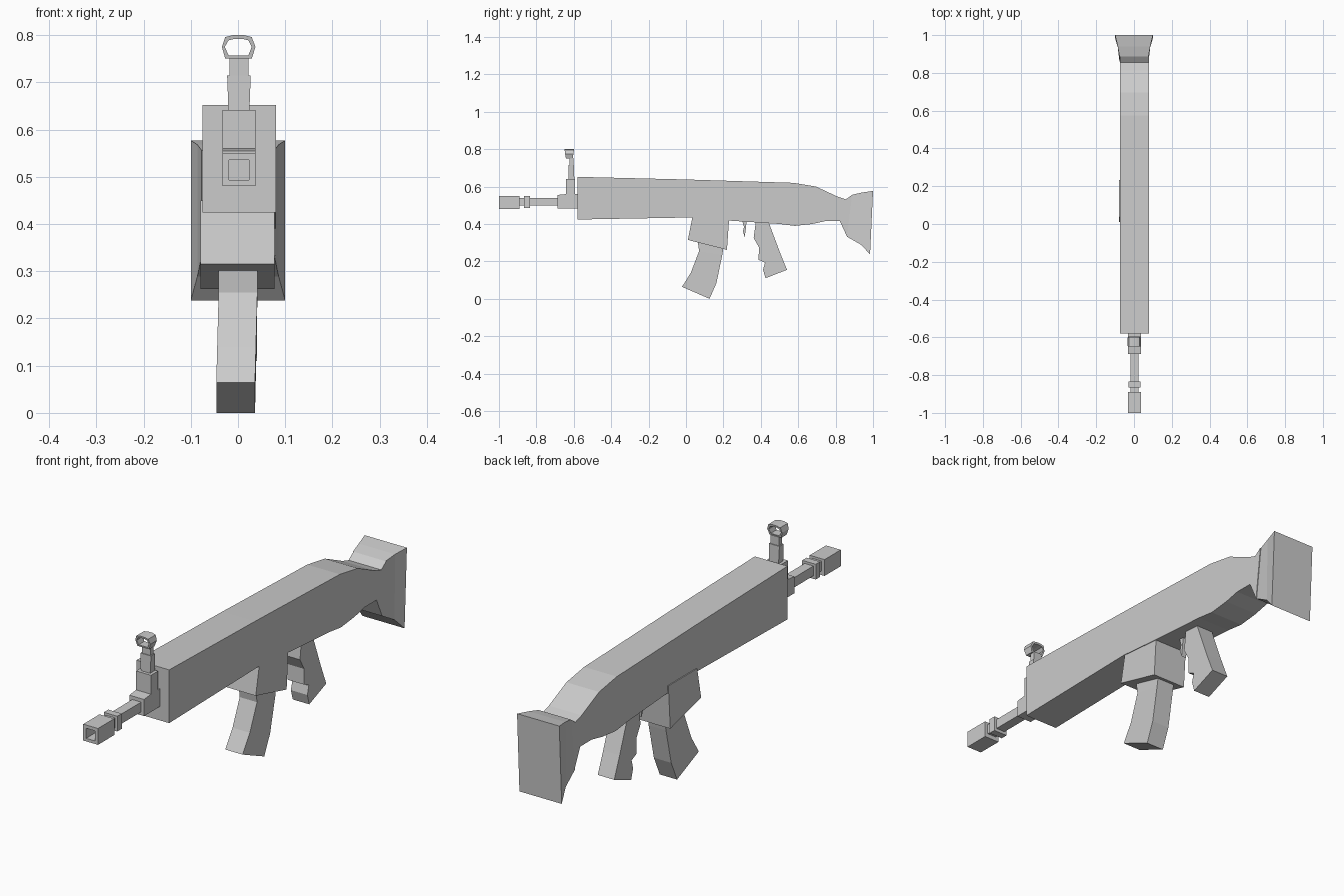
import bpy, bmesh


def finish(bm, name):
    bmesh.ops.recalc_face_normals(bm, faces=bm.faces)
    me = bpy.data.meshes.new(name)
    bm.to_mesh(me)
    bm.free()
    ob = bpy.data.objects.new(name, me)
    bpy.context.collection.objects.link(ob)
    return ob


def loft(name, sections, caps=True, closed=False):
    """Skin matching loops of 3D points."""
    bm = bmesh.new()
    loops = [[bm.verts.new(p) for p in s] for s in sections]
    pairs = list(zip(loops, loops[1:]))
    if closed:
        pairs.append((loops[-1], loops[0]))
    for a, b in pairs:
        for i in range(len(a)):
            j = (i + 1) % len(a)
            bm.faces.new((a[i], a[j], b[j], b[i]))
    if caps:
        bm.faces.new(loops[0])
        bm.faces.new(loops[-1])
    return finish(bm, name)


def prism(name, profile, x0, x1):
    """Side profile (y, z) extruded across x."""
    return loft(name, [[(x, y, z) for y, z in profile] for x in (x0, x1)])


def rect_y(y, hx, z0, z1, cx=0.002):
    return [(cx - hx, y, z0), (cx + hx, y, z0), (cx + hx, y, z1), (cx - hx, y, z1)]


def box(name, hx, y0, y1, z0, z1):
    return loft(name, [rect_y(y0, hx, z0, z1), rect_y(y1, hx, z0, z1)])


# receiver and stock neck
prism("body", [(-0.58, 0.652), (0.0, 0.638), (0.575, 0.62), (0.695, 0.60), (0.813, 0.545),
               (0.855, 0.532), (0.888, 0.556), (0.861, 0.332), (0.823, 0.415),
               (0.743, 0.415), (0.674, 0.40), (0.583, 0.39), (0.503, 0.40),
               (0.235, 0.418), (0.03, 0.435), (-0.58, 0.424)], -0.075, 0.08)

# flared butt: (top y, top z, bottom y, bottom z, half width)
butt = [(0.888, 0.556, 0.861, 0.332, 0.077), (0.94, 0.568, 0.936, 0.289, 0.086),
        (1.0, 0.577, 0.984, 0.238, 0.1)]
loft("butt", [[(-w, yt, zt), (w, yt, zt), (w, yb, zb), (-w, yb, zb)]
              for yt, zt, yb, zb, w in butt])

# magazine well
prism("magazine_well", [(0.037, 0.45), (0.01, 0.315), (0.219, 0.262), (0.232, 0.45)],
      -0.079, 0.077)

# curved magazine: (front y, front z, back y, back z, centre x)
mag = [(0.06, 0.33, 0.205, 0.30, 0.0), (0.07, 0.255, 0.194, 0.235, 0.0),
       (0.026, 0.14, 0.163, 0.085, -0.003), (-0.021, 0.064, 0.126, 0.0, -0.005)]
loft("magazine", [[(c - 0.041, a, b), (c + 0.041, a, b), (c + 0.041, d, e), (c - 0.041, d, e)]
                  for a, b, d, e, c in mag])

# pistol grip and trigger
prism("grip", [(0.374, 0.42), (0.362, 0.325), (0.39, 0.275), (0.388, 0.209), (0.422, 0.193),
               (0.412, 0.155), (0.425, 0.11), (0.54, 0.155), (0.503, 0.246),
               (0.438, 0.42)], -0.038, 0.04)
prism("trigger", [(0.298, 0.425), (0.31, 0.385), (0.304, 0.36), (0.314, 0.33),
                  (0.32, 0.375), (0.325, 0.425)], -0.01, 0.013)

# barrel with hollow square muzzle
loft("muzzle", [rect_y(-0.94, 0.021, 0.493, 0.536), rect_y(-1.0, 0.021, 0.493, 0.536),
                rect_y(-1.0, 0.035, 0.48, 0.55), rect_y(-0.89, 0.035, 0.48, 0.55)])
box("barrel", 0.021, -0.90, -0.66, 0.498, 0.540)
box("barrel_ring", 0.032, -0.865, -0.835, 0.485, 0.55)

# front sight block and post
prism("sight_block", [(-0.688, 0.484), (-0.688, 0.555), (-0.642, 0.56), (-0.642, 0.641),
                      (-0.594, 0.641), (-0.594, 0.56), (-0.575, 0.56), (-0.575, 0.484)],
      -0.033, 0.037)
loft("sight_post", [[(0.002 + sx * w, -0.613 + sy * d, z)
                     for sx, sy in ((-1, -1), (1, -1), (1, 1), (-1, 1))]
                    for z, w, d in ((0.635, 0.022, 0.016), (0.715, 0.025, 0.014),
                                    (0.715, 0.02, 0.011), (0.752, 0.02, 0.011))])

# sight ring, slightly deeper towards the top
outer = [(-0.034, 0.775), (-0.027, 0.796), (-0.01, 0.80), (0.012, 0.80),
         (0.029, 0.796), (0.037, 0.775), (0.029, 0.75), (-0.027, 0.75)]
inner = [(-0.028, 0.775), (-0.02, 0.789), (-0.008, 0.792), (0.01, 0.792),
         (0.022, 0.789), (0.029, 0.775), (0.022, 0.757), (-0.02, 0.757)]


def ring(pts, s):
    return [(x, -0.624 + s * (0.018 + 0.16 * (z - 0.75)), z) for x, z in pts]


loft("sight_ring", [ring(outer, -1), ring(outer, 1), ring(inner, 1), ring(inner, -1)],
     caps=False, closed=True)
